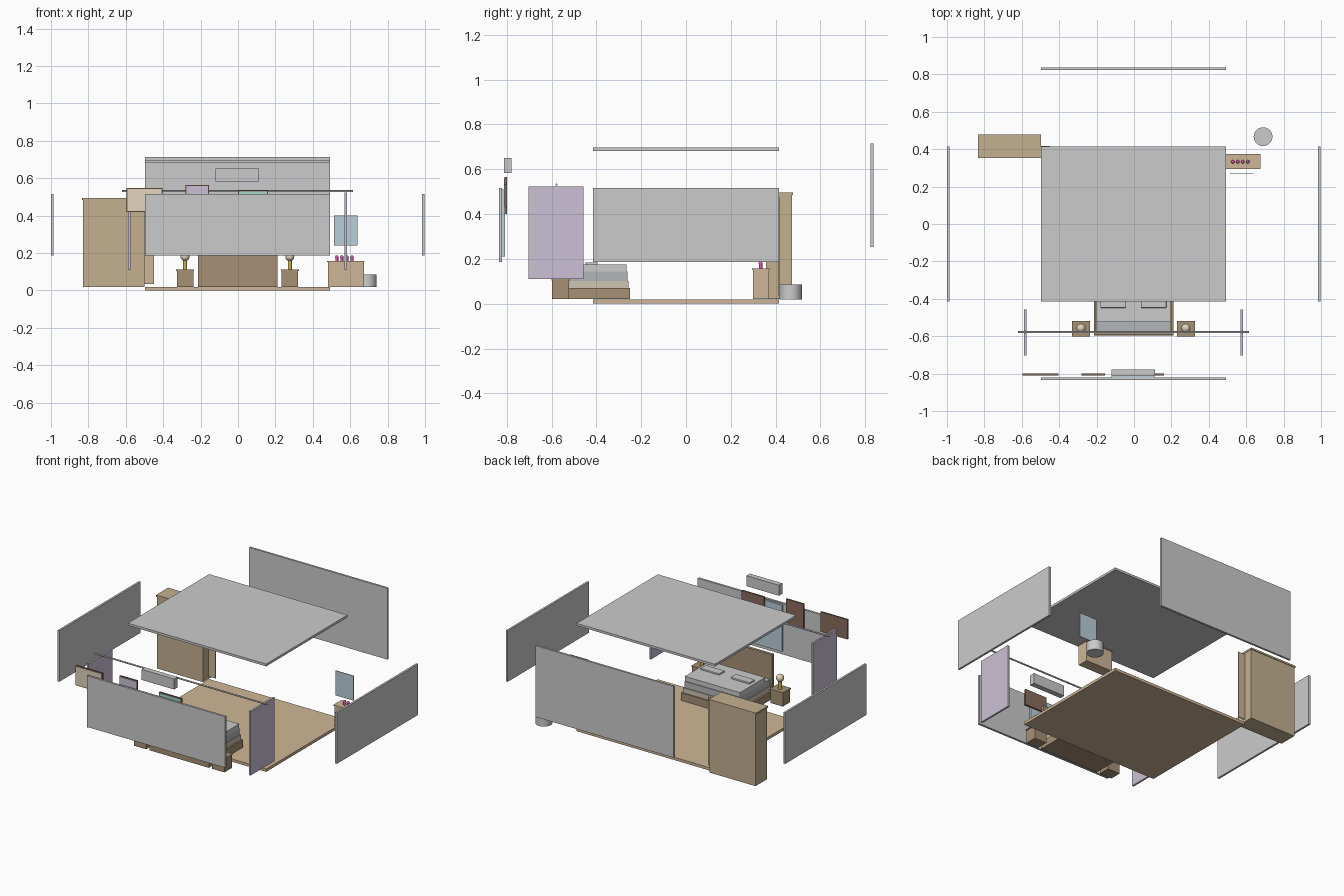
import bpy, math

if "Cube" in bpy.data.objects:
    bpy.data.objects.remove(bpy.data.objects["Cube"])

CX = -0.003  # room centre line


def material(name, rgb):
    m = bpy.data.materials.new(name)
    m.diffuse_color = (*rgb, 1)
    m.use_nodes = True
    m.node_tree.nodes["Principled BSDF"].inputs["Base Color"].default_value = m.diffuse_color
    return m


WOOD = material("light_wood", (0.62, 0.47, 0.31))
BROWN = material("brown_wood", (0.38, 0.28, 0.18))
TAN = material("tan_wood", (0.55, 0.44, 0.28))
FRAME = material("frame_wood", (0.25, 0.15, 0.11))
SHEET = material("sheet", (0.62, 0.56, 0.46))
MATTRESS = material("mattress", (0.45, 0.47, 0.48))
GLASS = material("glass", (0.5, 0.62, 0.7))
PURPLE = material("curtain", (0.6, 0.53, 0.66))
GREEN = material("green_canvas", (0.4, 0.7, 0.6))
CREAM = material("cream", (0.75, 0.66, 0.5))
GOLD = material("gold", (0.6, 0.45, 0.08))
PINK = material("pink", (0.75, 0.1, 0.4))


def paint(o, name, mat):
    o.name = name
    if mat:
        o.data.materials.append(mat)
    return o


def box(name, x, y, z, mat=None, bevel=0):
    """Box from (min, max) ranges on each axis."""
    bpy.ops.mesh.primitive_cube_add(size=1)
    o = bpy.context.object
    for v in o.data.vertices:
        v.co = [a[0] + (c + 0.5) * (a[1] - a[0]) for c, a in zip(v.co, (x, y, z))]
    if bevel:
        b = o.modifiers.new("soft", 'BEVEL')
        b.width, b.segments = bevel, 2
    return paint(o, name, mat)


def cylinder(name, loc, r, h, mat=None, rot=(0, 0, 0), n=24):
    bpy.ops.mesh.primitive_cylinder_add(radius=r, depth=h, vertices=n, location=loc, rotation=rot)
    o = bpy.context.object
    bpy.ops.object.shade_smooth_by_angle()
    return paint(o, name, mat)


def ball(name, loc, r, mat=None):
    bpy.ops.mesh.primitive_uv_sphere_add(radius=r, location=loc, segments=24, ring_count=12)
    bpy.ops.object.shade_smooth()
    return paint(bpy.context.object, name, mat)


# Exploded room shell
RX, RY, WZ = (-0.497, 0.492), (-0.415, 0.415), (0.187, 0.517)
box("floor", RX, RY, (0, 0.018), WOOD)
box("ceiling", RX, RY, (0.682, 0.697))
box("front_wall", RX, (-0.835, -0.821), WZ)
box("back_wall", RX, (0.823, 0.836), (0.253, 0.714))
box("left_wall", (-1, -0.987), RY, WZ)
box("right_wall", (0.985, 0.998), RY, WZ)

# Window, cooling unit and framed pictures on the front wall
box("window_glass", (-0.12, 0.11), (-0.821, -0.808), (0.21, 0.51), GLASS)
box("cooling_unit", (-0.12, 0.112), (-0.813, -0.779), (0.583, 0.651))
pictures = [(-0.595, -0.403, 0.42, 0.548, CREAM),
            (-0.281, -0.155, 0.40, 0.565, PURPLE),
            (0.0, 0.16, 0.43, 0.535, GREEN)]
for i, (x0, x1, z0, z1, m) in enumerate(pictures):
    box(f"picture_frame_{i+1}", (x0, x1), (-0.809, -0.798), (z0, z1), FRAME)
    box(f"picture_canvas_{i+1}", (x0 + .005, x1 - .005), (-0.811, -0.808), (z0 + .005, z1 - .005), m)

# Curtain rod and the two gathered curtains
cylinder("curtain_rod", (CX, -0.578, 0.531), 0.005, 1.235, None, (0, math.pi / 2, 0), 16)
for side, n in ((-1, "left"), (1, "right")):
    x = CX + side * 0.579
    box(f"{n}_curtain", (x - .006, x + .006), (-0.703, -0.457), (0.11, 0.523), PURPLE)

# Bed
box("headboard", (-0.215, 0.21), (-0.592, -0.573), (0.02, 0.305), BROWN)
box("bed_frame", (-0.215, 0.21), (-0.597, -0.25), (0.02, 0.07), BROWN)
box("bed_base", (-0.205, 0.2), (-0.573, -0.257), (0.07, 0.102), SHEET)
box("mattress", (-0.2, 0.195), (-0.573, -0.262), (0.102, 0.144), MATTRESS)
box("blanket", (-0.2, 0.195), (-0.523, -0.266), (0.144, 0.174))

# Pillows, bedside tables and lamps on both sides
for side, n in ((-1, "left"), (1, "right")):
    px, tx = CX + side * 0.108, CX + side * 0.28
    box(f"{n}_pillow", (px - .068, px + .068), (-0.448, -0.394), (0.172, 0.184), None, 0.003)
    box(f"{n}_bedside_table", (tx - .044, tx + .044), (-0.597, -0.522), (0.02, 0.104), BROWN)
    box(f"{n}_bedside_top", (tx - .048, tx + .048), (-0.601, -0.518), (0.104, 0.111), BROWN)
    cylinder(f"{n}_lamp_stem", (tx, -0.557, 0.137), 0.011, 0.052, GOLD)
    ball(f"{n}_lamp_globe", (tx, -0.557, 0.181), 0.024, CREAM)

# Wardrobe with its projecting door
box("wardrobe_body", (-0.829, -0.499), (0.357, 0.474), (0.02, 0.484), TAN)
box("wardrobe_top", (-0.835, -0.497), (0.354, 0.478), (0.484, 0.495), TAN)
box("wardrobe_door", (-0.6, -0.45), (0.413, 0.418), (0.035, 0.475), WOOD)

# Dressing table, bottles, mirror and stool
box("dressing_table", (0.48, 0.673), (0.298, 0.37), (0.02, 0.151), WOOD)
box("dressing_table_top", (0.476, 0.677), (0.294, 0.374), (0.151, 0.158), WOOD)
for i in range(4):
    x = 0.528 + i * 0.027
    cylinder(f"bottle_{i+1}", (x, 0.333, 0.166), 0.008, 0.018, PINK, n=16)
    ball(f"bottle_cap_{i+1}", (x, 0.333, 0.179), 0.009, PINK)
box("mirror", (0.512, 0.64), (0.266, 0.27), (0.24, 0.40), GLASS)
cylinder("stool", (0.69, 0.467, 0.052), 0.05, 0.065, n=32)
